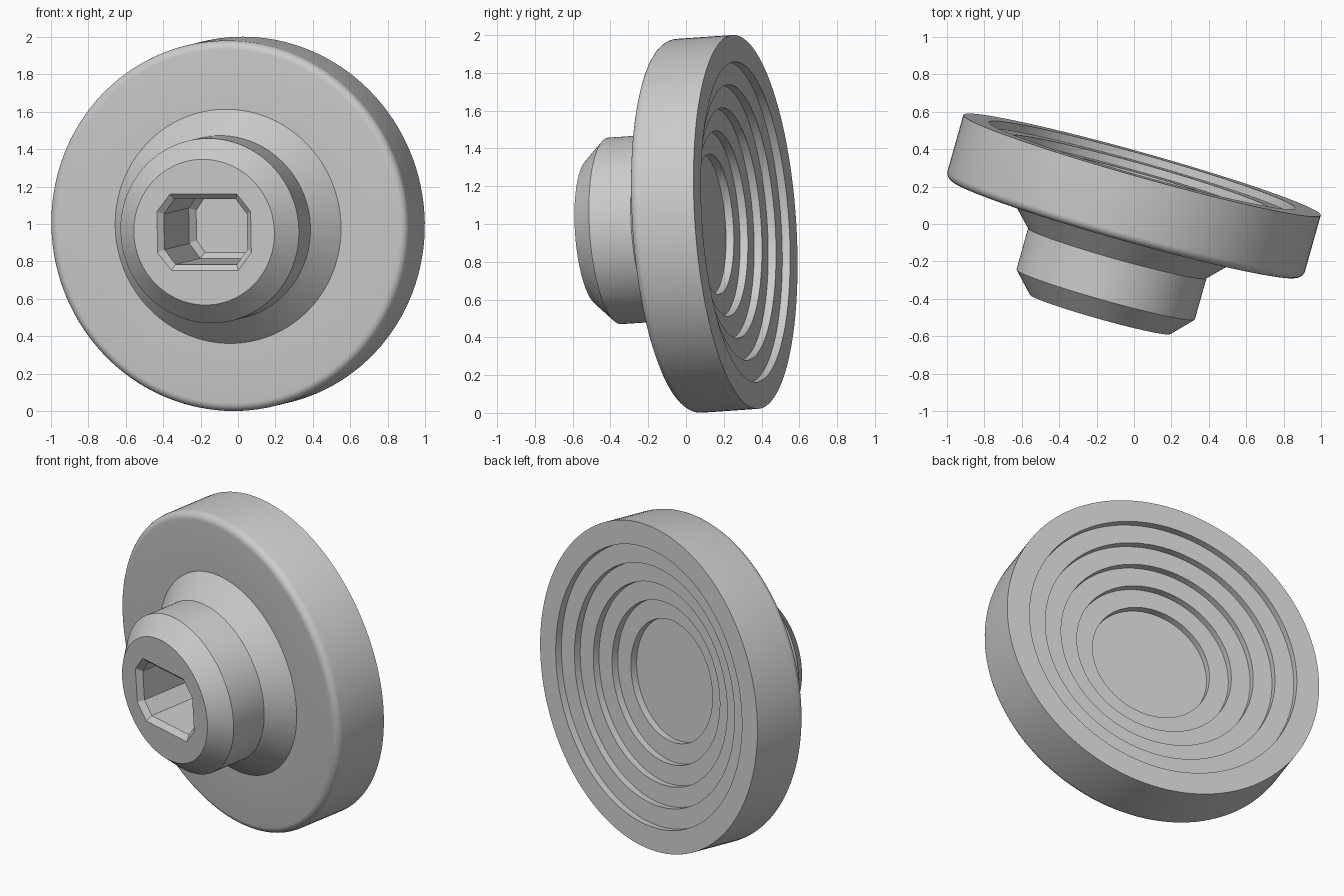
import bpy, bmesh, math
from mathutils import Vector, Matrix

cube = bpy.data.objects.get("Cube")
if cube:
    bpy.data.objects.remove(cube, do_unlink=True)

# One plain grey for the whole part
grey = bpy.data.materials.new("plain_grey")
grey.use_nodes = True
colour = (0.6, 0.6, 0.6, 1)
grey.diffuse_color = colour
grey.node_tree.nodes["Principled BSDF"].inputs["Base Color"].default_value = colour

# Tilted axis: local z runs from the recessed back to the hub tip
axis = Vector((-0.27, -0.961, -0.066)).normalized()
side = axis.cross(Vector((0, 0, 1))).normalized()
frame = Matrix((side, axis.cross(side), axis)).transposed().to_4x4()
frame.translation = (0.043, 0.315, 1.011)


def make_object(name, bm):
    bmesh.ops.recalc_face_normals(bm, faces=bm.faces)
    mesh = bpy.data.meshes.new(name)
    bm.to_mesh(mesh)
    bm.free()
    mesh.materials.append(grey)
    obj = bpy.data.objects.new(name, mesh)
    bpy.context.collection.objects.link(obj)
    obj.matrix_world = frame
    return obj


def revolve(name, profile, steps=128):
    """Lathe (radius, height) points; both ends become flat caps."""
    bm = bmesh.new()
    rings = []
    for r, z in profile:
        rings.append([bm.verts.new((r * math.cos(a), r * math.sin(a), z))
                      for a in (math.tau * i / steps for i in range(steps))])
    for low, high in zip(rings, rings[1:]):
        for i in range(steps):
            j = (i + 1) % steps
            bm.faces.new((low[i], low[j], high[j], high[i]))
    bm.faces.new(rings[0])
    bm.faces.new(rings[-1])
    return make_object(name, bm)


def loft(name, sections):
    """Stack (inset, height) copies of the flat-sided bore outline."""
    bm = bmesh.new()
    rings = []
    for inset, z in sections:
        w, h, s, t = 0.26 - inset, 0.205 - inset, 0.185 - inset / 2, 0.11 - inset / 2
        half = [(w, -t), (w, t), (s, h), (-s, h)]
        outline = half + [(-w, t), (-w, -t), (-s, -h), (s, -h)]
        rings.append([bm.verts.new((x, y, z)) for x, y in outline])
    for low, high in zip(rings, rings[1:]):
        for i in range(len(low)):
            j = (i + 1) % len(low)
            bm.faces.new((low[i], low[j], high[j], high[i]))
    bm.faces.new(rings[0])
    bm.faces.new(rings[-1])
    return make_object(name, bm)


# Stepped recess in the back, from the floor out to the rim
step_depth = 0.043
profile = []
for i in range(5):
    r = 0.372 + 0.1195 * i
    profile += [(r, step_depth * (5 - i)), (r, step_depth * (4 - i))]

# Disc wall with a rounded front edge
radius, thick, fillet = 0.992, 0.355, 0.045
profile.append((radius, 0))
for k in range(7):
    a = math.pi / 2 * k / 6
    profile.append((radius - fillet + fillet * math.cos(a),
                    thick - fillet + fillet * math.sin(a)))

# Flared neck, hub cylinder and chamfered tip
tip = 0.83
profile += [(0.627, thick), (0.495, 0.49), (0.495, 0.72), (0.39, tip)]
body = revolve("stepped_disc_with_hub", profile)

# Flat-sided blind bore with a chamfered mouth
cutter = loft("bore_cutter", [(0.06, 0.27), (0.03, 0.31), (0.03, tip - 0.03),
                              (0, tip), (0, tip + 0.05)])
cutter.hide_render = True
cut = body.modifiers.new("bore", 'BOOLEAN')
cut.operation = 'DIFFERENCE'
cut.solver = 'EXACT'
cut.object = cutter

bpy.context.view_layer.update()
for o in bpy.context.selected_objects:
    o.select_set(False)
body.select_set(True)
bpy.context.view_layer.objects.active = body
bpy.ops.object.modifier_apply(modifier=cut.name)
bpy.data.objects.remove(cutter, do_unlink=True)
bpy.ops.object.shade_smooth_by_angle(angle=math.radians(25))
